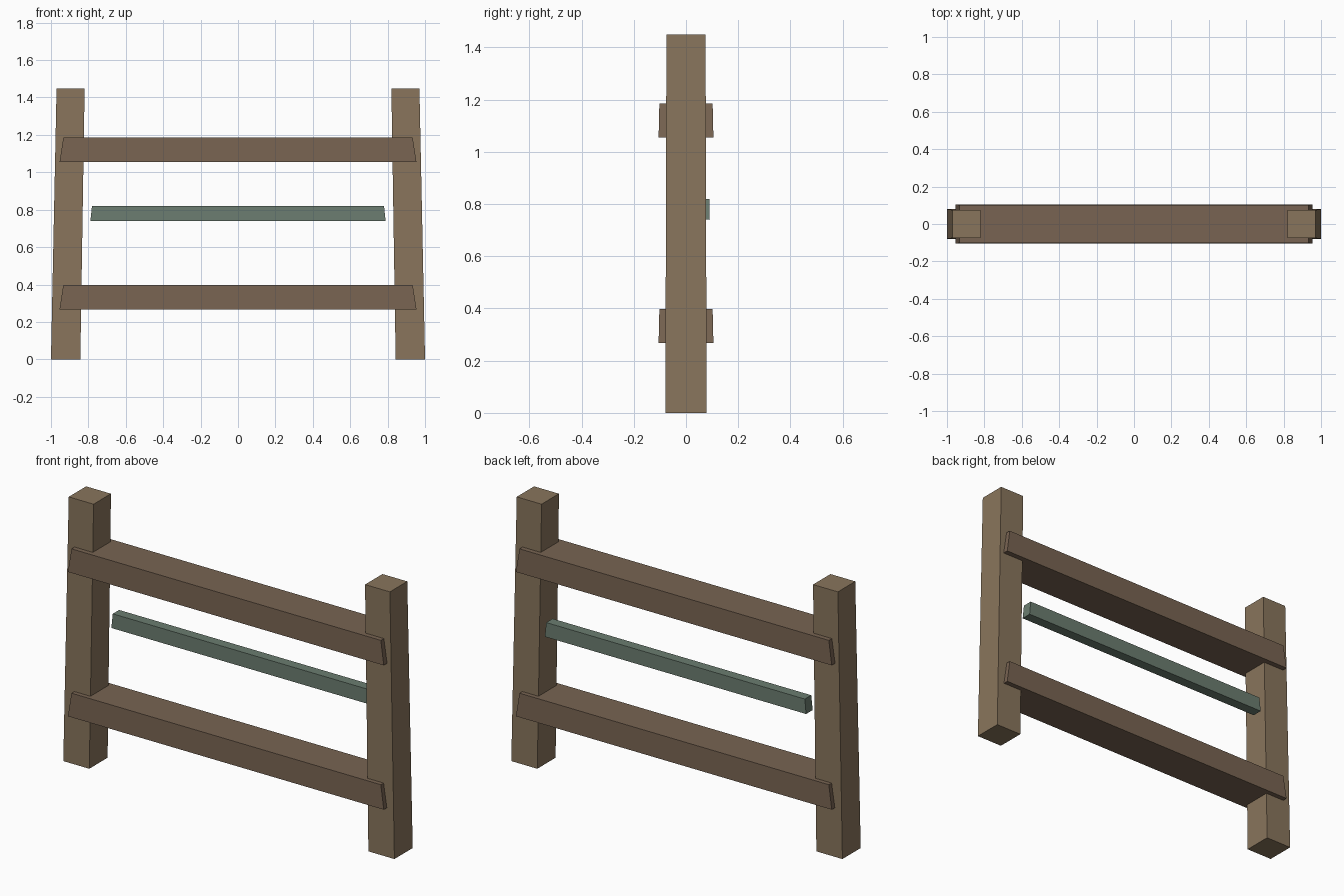
import bpy
import bmesh

if "Cube" in bpy.data.objects:
    bpy.data.objects.remove(bpy.data.objects["Cube"])


def material(name, rgb):
    mat = bpy.data.materials.new(name)
    mat.diffuse_color = (*rgb, 1)
    mat.use_nodes = True
    mat.node_tree.nodes["Principled BSDF"].inputs["Base Color"].default_value = mat.diffuse_color
    return mat


def tapered_beam(name, z, bottom, top, mat):
    """Box between two heights; bottom and top are (x0, x1, y0, y1)."""
    bm = bmesh.new()
    bmesh.ops.create_cube(bm, size=1)
    for v in bm.verts:
        x0, x1, y0, y1 = top if v.co.z > 0 else bottom
        v.co = (x1 if v.co.x > 0 else x0,
                y1 if v.co.y > 0 else y0,
                z[1] if v.co.z > 0 else z[0])
    mesh = bpy.data.meshes.new(name)
    bm.to_mesh(mesh)
    bm.free()
    mesh.materials.append(mat)
    obj = bpy.data.objects.new(name, mesh)
    bpy.context.collection.objects.link(obj)
    return obj


post_wood = material("post_wood", (0.25, 0.178, 0.107))
rail_wood = material("rail_wood", (0.188, 0.127, 0.084))
green_paint = material("green_paint", (0.147, 0.205, 0.162))

# Leaning posts, mirrored left to right
posts = tapered_beam("posts", (0, 1.449), (0.843, 1.0, -0.079, 0.079),
                     (0.82, 0.97, -0.075, 0.075), post_wood)
posts.modifiers.new("mirror", "MIRROR")

# Two thick rails running through the posts
for name, z in (("lower_rail", 0.267), ("upper_rail", 1.055)):
    tapered_beam(name, (z, z + 0.13), (-0.954, 0.954, -0.105, 0.105),
                 (-0.934, 0.934, -0.102, 0.102), rail_wood)

# Thin green slat, set towards the back
tapered_beam("middle_slat", (0.74, 0.819), (-0.789, 0.789, 0.034, 0.091),
             (-0.781, 0.781, 0.035, 0.09), green_paint)
